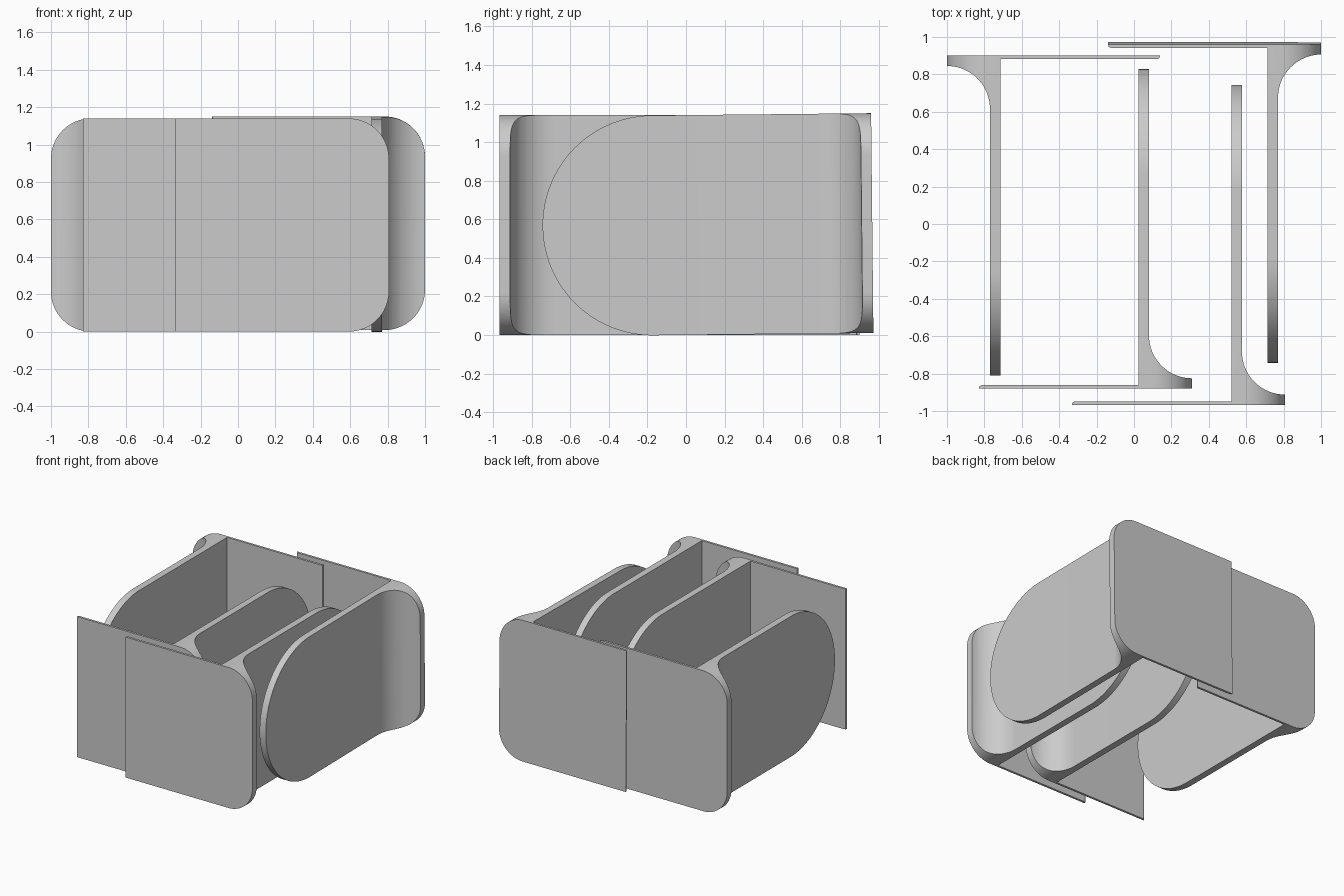
import bpy, bmesh, math
from mathutils import Matrix, Vector

if "Cube" in bpy.data.objects:
    bpy.data.objects.remove(bpy.data.objects["Cube"])

H = 1.14            # bracket height
X0, X1 = -0.83, 0.31  # flange ends
W0, W1 = 0.025, 0.08  # web faces
YF, YT = -0.88, 0.83  # flange face, web tip

grey = bpy.data.materials.new("light grey")
grey.diffuse_color = (0.6, 0.6, 0.6, 1)
grey.use_nodes = True
grey.node_tree.nodes["Principled BSDF"].inputs["Base Color"].default_value = grey.diffuse_color


def arc(cx, cy, r, a0, a1, n):
    return [(cx + r * math.cos(math.radians(a0 + (a1 - a0) * i / n)),
             cy + r * math.sin(math.radians(a0 + (a1 - a0) * i / n))) for i in range(n + 1)]


def prism(name, pts, to3d, direction):
    """Extrude a closed outline into a solid."""
    bm = bmesh.new()
    face = bm.faces.new([bm.verts.new(to3d(a, b)) for a, b in pts])
    ext = bmesh.ops.extrude_face_region(bm, geom=[face])["geom"]
    bmesh.ops.translate(bm, vec=Vector(direction),
                        verts=[v for v in ext if isinstance(v, bmesh.types.BMVert)])
    bmesh.ops.recalc_face_normals(bm, faces=bm.faces)
    me = bpy.data.meshes.new(name)
    bm.to_mesh(me)
    bm.free()
    ob = bpy.data.objects.new(name, me)
    bpy.context.collection.objects.link(ob)
    return ob


# Plan section: web, thin flange with eased tip, thick filleted toe
section = [(X0, YF), (X1, YF), (X1, -0.825)]
section += arc(X1, -0.595, 0.23, 270, 180, 20)[1:]
section += [(W1, YT), (W0, YT), (W0, -0.862), (X0 + 0.015, -0.862), (X0 + 0.004, -0.868)]
body = prism("bracket_body", section, lambda a, b: (a, b, -0.1), (0, 0, H + 0.2))

# Front outline: two rounded corners on the toe side
R = 0.215
front = [(X0 - 0.1, 0)] + arc(X1 - R, R, R, -90, 0, 16)
front += arc(X1 - R, H - R, R, 0, 90, 16) + [(X0 - 0.1, H)]
front_mask = prism("front_outline", front, lambda a, b: (a, -1.5, b), (0, 3, 0))

# Side outline: half-round web tip
r = H / 2 + 0.0003
side = [(-1.5, H / 2 - r)] + arc(YT - r, H / 2, r, -90, 90, 48) + [(-1.5, H / 2 + r)]
side_mask = prism("side_outline", side, lambda a, b: (-1.5, a, b), (3, 0, 0))

for mask in (front_mask, side_mask):
    mask.hide_render = True
    mod = body.modifiers.new("trim", "BOOLEAN")
    mod.operation, mod.solver, mod.object = "INTERSECT", "EXACT", mask
bpy.context.view_layer.update()
shape = bpy.data.meshes.new_from_object(body.evaluated_get(bpy.context.evaluated_depsgraph_get()))
shape.materials.clear()
shape.materials.append(grey)
for ob in (body, front_mask, side_mask):
    bpy.data.objects.remove(ob, do_unlink=True)

# Four interlocking brackets: two facing front, two turned to the back
T = Matrix.Translation
placements = {
    "front_left_bracket": Matrix.Identity(4),
    "front_right_bracket": T((0.497, -0.087, 0)),
    "back_left_bracket": T((-0.69, 0.02, 0)) @ Matrix.Rotation(math.pi, 4, "Z"),
    "back_right_bracket": Matrix.Rotation(math.radians(0.6), 4, "X")
    @ T((0.69, 0.092, H)) @ Matrix.Rotation(math.pi, 4, "X"),
}
for name, matrix in placements.items():
    me = shape.copy()
    me.transform(matrix)
    ob = bpy.data.objects.new(name, me)
    bpy.context.collection.objects.link(ob)
    bpy.ops.object.select_all(action="DESELECT")
    ob.select_set(True)
    bpy.context.view_layer.objects.active = ob
    bpy.ops.object.shade_smooth_by_angle(angle=math.radians(25))
